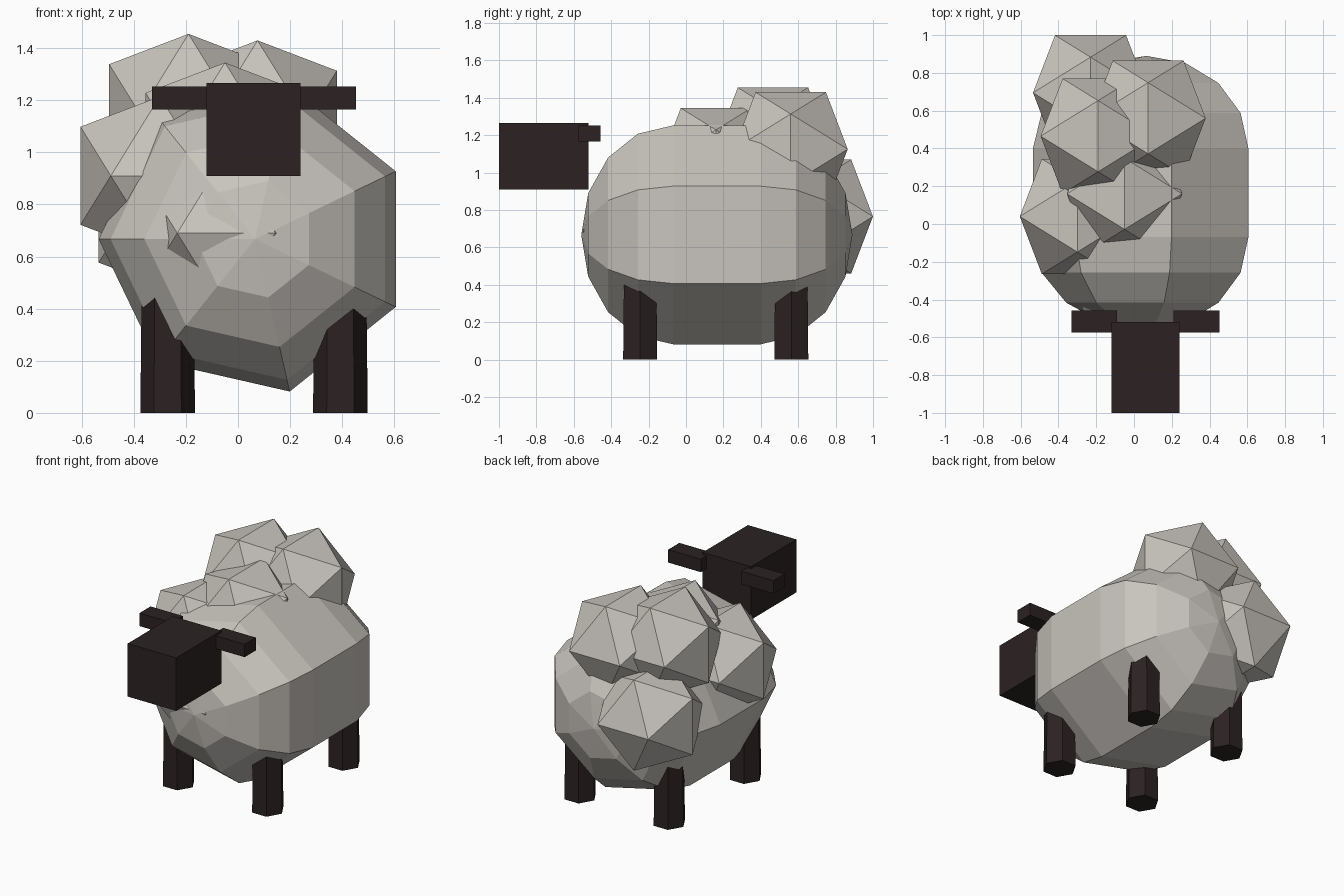
import bpy, bmesh, math
from mathutils import Vector

if "Cube" in bpy.data.objects:
    bpy.data.objects.remove(bpy.data.objects["Cube"])


def material(name, rgb):
    m = bpy.data.materials.new(name)
    m.diffuse_color = (*rgb, 1)
    m.use_nodes = True
    m.node_tree.nodes["Principled BSDF"].inputs["Base Color"].default_value = m.diffuse_color
    return m


WOOL = material("wool grey", (0.58, 0.55, 0.51))
DARK = material("dark brown", (0.025, 0.016, 0.016))


def add(name, bm, mat):
    bmesh.ops.recalc_face_normals(bm, faces=bm.faces[:])
    me = bpy.data.meshes.new(name)
    bm.to_mesh(me)
    bm.free()
    me.materials.append(mat)
    ob = bpy.data.objects.new(name, me)
    bpy.context.collection.objects.link(ob)
    return ob


def box(name, lo, hi, mat):
    bm = bmesh.new()
    bmesh.ops.create_cube(bm, size=1)
    lo, hi = Vector(lo), Vector(hi)
    for v in bm.verts:
        v.co = (lo + hi) / 2 + v.co * (hi - lo)
    add(name, bm, mat)


def tuft(i, centre, r=0.358):
    # icosahedron with its top edge running front to back
    a, b = r * 0.5257, r * 0.8507
    bm = bmesh.new()
    for s in (-1, 1):
        for t in (-1, 1):
            for p in ((0, s * a, t * b), (s * a, t * b, 0), (t * b, 0, s * a)):
                bm.verts.new(Vector(centre) + Vector(p))
    bmesh.ops.convex_hull(bm, input=bm.verts[:])
    add(f"wool_tuft_{i}", bm, WOOL)


# Body: seven-sided capsule lying along y
CX, CZ, R, DEPTH, SIDES = 0.065, 0.667, 0.6, 0.49, 7
bm = bmesh.new()
rings = []
for y0, steps in ((-0.07, range(-3, 1)), (0.40, range(0, 4))):
    for k in steps:
        t = math.radians(22.5 * k)
        ring = []
        for j in range(SIDES):
            u = math.pi + math.tau * j / SIDES
            ring.append(bm.verts.new((CX + R * math.cos(t) * math.cos(u),
                                      y0 + DEPTH * math.sin(t),
                                      CZ + R * math.cos(t) * math.sin(u))))
        rings.append(ring)
for p, q in zip(rings, rings[1:]):
    for j in range(SIDES):
        n = (j + 1) % SIDES
        bm.faces.new((p[j], p[n], q[n], q[j]))
for ring, y in ((rings[0], -0.56), (rings[-1], 0.89)):
    tip = bm.verts.new((CX, y, CZ))
    for j in range(SIDES):
        bm.faces.new((ring[j], ring[(j + 1) % SIDES], tip))
add("body", bm, WOOL)

# Wool tufts
for i, c in enumerate([(-0.19, 0.465, 1.15), (0.075, 0.56, 1.125),
                       (-0.23, 0.695, 0.765), (-0.30, 0.04, 0.91),
                       (-0.05, 0.16, 1.04), (-0.045, -0.247, 0.69)]):
    tuft(i + 1, c)

# Head and ears
box("head", (-0.12, -1.0, 0.91), (0.24, -0.52, 1.266), DARK)
box("left_ear", (-0.33, -0.575, 1.165), (-0.09, -0.457, 1.252), DARK)
box("right_ear", (0.21, -0.575, 1.165), (0.452, -0.457, 1.252), DARK)

# Legs: slightly tapered hexagonal posts
for y, end in ((-0.245, "front"), (0.563, "back")):
    for x, side in ((-0.27, "left"), (0.393, "right")):
        bm = bmesh.new()
        bmesh.ops.create_cone(bm, cap_ends=True, segments=6, radius1=0.105,
                              radius2=0.1, depth=0.45)
        lx = max(abs(v.co.x) for v in bm.verts)
        ly = max(abs(v.co.y) for v in bm.verts)
        for v in bm.verts:
            # points of the hexagon face sideways
            p = v.co.copy()
            if ly > lx:
                p.x, p.y = p.y, p.x
            v.co = p + Vector((x, y, 0.225))
        add(f"{end}_{side}_leg", bm, DARK)
